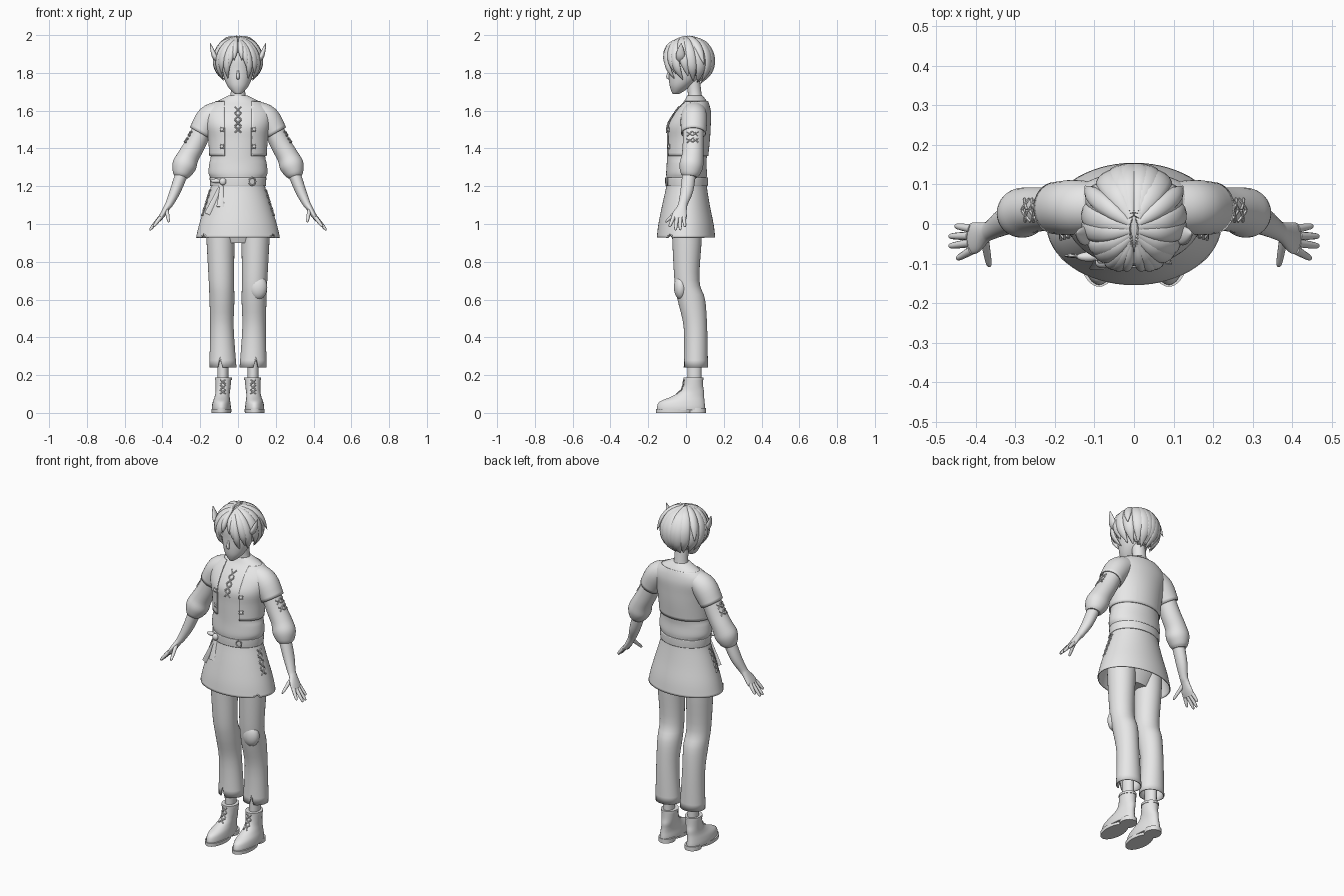
import bpy, bmesh, math
from mathutils import Vector, Matrix
from mathutils.bvhtree import BVHTree

if "Cube" in bpy.data.objects:
    bpy.data.objects.remove(bpy.data.objects["Cube"], do_unlink=True)

X, Y, Z = Vector((1, 0, 0)), Vector((0, 1, 0)), Vector((0, 0, 1))
clay = bpy.data.materials.new("plain grey")
clay.use_nodes = True
clay.diffuse_color = (0.8, 0.8, 0.8, 1)
clay.node_tree.nodes["Principled BSDF"].inputs["Base Color"].default_value = clay.diffuse_color


def smooth_path(stations, steps):
    """Interpolate stations (x, y, z, radius, radius) with a flowing curve."""
    points = [Vector(s) for s in stations]
    last = len(points) - 1
    path = []
    for i in range(last):
        a, b, c, d = (points[min(max(i + k, 0), last)] for k in (-1, 0, 1, 2))
        for k in range(steps):
            t = k / steps
            path.append(0.5 * (2 * b + (c - a) * t + (2 * a - 5 * b + 4 * c - d) * t ** 2
                               + (3 * b - a - 3 * c + d) * t ** 3))
    return path + [points[last]]


def loft(bm, stations, ref=Y, level=False, segs=32, cap=True, steps=4):
    """Skin elliptical rings along a path; level keeps the rings horizontal."""
    path = smooth_path(stations, steps)
    rings = []
    for i, s in enumerate(path):
        before, after = path[max(i - 1, 0)], path[min(i + 1, len(path) - 1)]
        tangent = Z if level else (Vector(after[:3]) - Vector(before[:3])).normalized()
        v = (ref - tangent * ref.dot(tangent)).normalized()
        u = v.cross(tangent) * max(s[3], 0.001)
        v = v * max(s[4], 0.001)
        angles = [math.tau * k / segs for k in range(segs)]
        rings.append([bm.verts.new(Vector(s[:3]) + u * math.cos(a) + v * math.sin(a)) for a in angles])
    for low, high in zip(rings, rings[1:]):
        for k in range(segs):
            n = (k + 1) % segs
            bm.faces.new((low[k], low[n], high[n], high[k]))
    if cap:
        bm.faces.new(rings[0])
        bm.faces.new(rings[-1])
    return rings


def finish(name, bm, mirror=False, thick=0.0):
    """Turn a bmesh into a named object and return it with a surface for snapping."""
    bmesh.ops.recalc_face_normals(bm, faces=bm.faces)
    mesh = bpy.data.meshes.new(name)
    surface = BVHTree.FromBMesh(bm)
    bm.to_mesh(mesh)
    bm.free()
    mesh.materials.append(clay)
    mesh.shade_smooth()
    mesh.set_sharp_from_angle(angle=math.radians(45))
    obj = bpy.data.objects.new(name, mesh)
    bpy.context.collection.objects.link(obj)
    if thick:
        obj.modifiers.new("cloth", "SOLIDIFY").thickness = thick
    if mirror:
        obj.modifiers.new("mirror", "MIRROR").use_mirror_merge = False
    return surface


def part(name, stations, mirror=False, thick=0.0, **options):
    bm = bmesh.new()
    loft(bm, stations, cap=not thick, **options)
    return finish(name, bm, mirror, thick)


def blob(name, center, size, mirror=False):
    bm = bmesh.new()
    place = Matrix.Translation(center) @ Matrix.Diagonal((*size, 1))
    bmesh.ops.create_uvsphere(bm, u_segments=24, v_segments=14, radius=1, matrix=place)
    finish(name, bm, mirror)


def snap(surface, point, out):
    out = Vector(out).normalized()
    hit = surface.ray_cast(Vector(point) + out * 0.5, -out)[0]
    return (hit or Vector(point)) + out * 0.002


def laces(name, surface, spots, out, across, half, mirror=True):
    """Crossed cords lying on a surface."""
    bm = bmesh.new()
    for spot in spots:
        for side in (-1, 1):
            cord = [snap(surface, Vector(spot) + (across * side + Z) * half * t, out) for t in (-1, 0, 1)]
            loft(bm, [(*p, 0.004, 0.004) for p in cord], ref=Vector(out), segs=6, steps=2)
    finish(name, bm, mirror)


# Trousers, with a slit in each front hem
bm = bmesh.new()
rings = loft(bm, [(.09, .005, 1, .08, .08), (.092, .005, .9, .074, .077), (.088, .005, .7, .067, .066),
                  (.085, .028, .6, .066, .073), (.085, .05, .45, .062, .062), (.08, .052, .24, .072, .064)],
             level=True, cap=False)
for v in rings[-1]:
    if abs(v.co.x - .094) < .006 and v.co.y < 0.03:
        v.co.z += .055
finish("trouser_legs", bm, True, .006)
part("trouser_hips", [(0, .005, .9, .1, .055), (0, .005, 1, .15, .085), (0, .005, 1.15, .13, .09)], level=True)
blob("knee_patch", (.105, -.028, .665), (.05, .036, .065))

# Ankles and boots
part("ankles", [(.08, .045, .15, .028, .036), (.08, .045, .3, .03, .038)], True, level=True)
boots = part("boots", [(.088, -.026, .015, .05, .128), (.088, -.026, .035, .05, .127), (.087, -.02, .06, .046, .118),
                       (.084, .008, .085, .04, .088), (.081, .03, .11, .038, .066), (.079, .037, .14, .04, .054),
                       (.078, .04, .185, .043, .05)], True, level=True)
part("boot_soles", [(.088, -.06, 0, .052, .098), (.088, -.06, .02, .053, .099)], True, level=True, steps=1)
part("boot_heels", [(.086, .055, 0, .044, .05), (.086, .055, .025, .044, .05)], True, level=True, steps=1)
part("boot_collars", [(.078, .04, .175, .045, .053), (.078, .04, .188, .045, .053)], True, level=True)
laces("boot_laces", boots, [(.08, 0, z) for z in (.1, .13, .16)], (0, -1, .3), X, .014)

# Shirt body, bloused above the belt
torso = [(0, .005, 1.19, .135, .104), (0, .003, 1.24, .145, .106), (0, .003, 1.27, .156, .108),
         (0, .003, 1.32, .152, .105), (0, .005, 1.36, .144, .106), (0, .01, 1.45, .15, .11),
         (0, .013, 1.52, .163, .111), (0, .03, 1.58, .17, .096), (0, .042, 1.62, .15, .078),
         (0, .05, 1.65, .11, .06), (0, .047, 1.68, .05, .04)]
shirt = part("shirt", torso, level=True, segs=48)
laces("shirt_laces", shirt, [(0, 0, 1.5 + .035 * k) for k in range(4)], (0, -1, 0), X, .016, False)

# Vest, an open shell over the shirt
bm = bmesh.new()
shell = [(x, y, z, rx + .008, ry + .007) for x, y, z, rx, ry in torso if 1.34 < z < 1.66]
loft(bm, shell, level=True, segs=64, cap=False)
edge = .072
for x in (-edge, edge):
    bmesh.ops.bisect_plane(bm, geom=bm.verts[:] + bm.edges[:] + bm.faces[:], plane_co=X * x, plane_no=X)
opening = [f for f in bm.faces if abs(f.calc_center_median().x) < edge and f.calc_center_median().y < .02]
bmesh.ops.delete(bm, geom=opening, context="FACES")
vest = finish("vest", bm, False, .006)
clasps = [(edge + .012, 0, z) for z in (1.41, 1.5)]
laces("vest_clasps", vest, clasps, (0, -1, 0), X, .01)
for k, spot in enumerate(clasps):
    blob(f"vest_buttons_{k}", snap(vest, spot, -Y), (.01, .007, .01), True)

# Sleeves: short vest sleeves over long gathered ones
part("vest_sleeves", [(.09, .045, 1.6, .054, .06), (.15, .042, 1.56, .07, .07), (.2, .04, 1.48, .063, .066)],
     True, .006)
sleeves = part("shirt_sleeves", [(.17, .04, 1.54, .05, .055), (.222, .038, 1.43, .054, .055),
                                 (.262, .035, 1.36, .057, .058), (.284, .028, 1.31, .064, .063),
                                 (.298, .022, 1.268, .05, .052), (.303, .02, 1.25, .037, .038)], True)
laces("sleeve_laces", sleeves, [(.22 + d, .02 + s, 1.46 - 2 * d) for d in (0, .018) for s in (0, .03)],
      (.88, 0, .48), Y, .014)

# Belt, buckle and tied sash
part("belt", [(0, .003, 1.2, .147, .112), (0, .003, 1.222, .149, .113), (0, .003, 1.245, .15, .113)],
     thick=.008, level=True, segs=48)
bm = bmesh.new()
buckle = [(.075 + .018 * math.cos(a), -.1, 1.225 + .02 * math.sin(a), .004, .004)
          for a in (math.tau * k / 12 for k in range(13))]
loft(bm, buckle, segs=6, steps=1)
finish("belt_buckle", bm)
blob("sash_knot", (-.08, -.098, 1.225), (.018, .014, .02))
blob("sash_bow", (-.115, -.083, 1.228), (.03, .012, .012))

# Skirt of the tunic, with torn nicks in the hem
bm = bmesh.new()
rings = loft(bm, [(0, .004, 1.24, .14, .105), (0, .003, 1.2, .143, .107), (0, 0, 1.1, .174, .126),
                  (0, 0, 1, .205, .146), (0, 0, .928, .222, .155)], level=True, segs=64, cap=False)
for v in rings[-1]:
    if abs(abs(v.co.x) - .18) < .007 and v.co.y < 0:
        v.co.z += .025
skirt = finish("tunic_skirt", bm, False, .005)
laces("skirt_laces", skirt, [(.17, -.02, 1.06 + .035 * k) for k in range(4)], (1, -.3, 0), Y, .015)
for name, foot in (("sash_tail_long", (-.155, 0, 1.05)), ("sash_tail_short", (-.09, 0, 1.09))):
    top, low = Vector((-.085, 0, 1.215)), Vector(foot)
    tail = [snap(skirt, top.lerp(low, t), -Y) for t in (0, .35, .7, 1)]
    part(name, [(*p, .009 + .005 * k, .005) for k, p in enumerate(tail)], segs=12)

# Forearms, palms and fingers
part("forearms", [(.293, .018, 1.28, .034, .036), (.33, .005, 1.18, .029, .034), (.362, -.015, 1.11, .021, .025),
                  (.378, -.022, 1.085, .017, .027), (.402, -.035, 1.045, .014, .04),
                  (.418, -.038, 1.02, .01, .036)], True)
bm = bmesh.new()
fingers = [((.41, -.066, 1.035), (.448, -.088, .985)), ((.415, -.048, 1.03), (.468, -.056, .967)),
           ((.417, -.03, 1.03), (.468, -.031, .968)), ((.412, -.012, 1.035), (.452, -.005, .985)),
           ((.378, -.04, 1.075), (.366, -.108, 1.01))]
for root, tip in fingers:
    root, tip = Vector(root), Vector(tip)
    sizes = zip((0, .5, .9, 1), (.011, .0095, .007, .002))
    loft(bm, [(*root.lerp(tip, t), r, r) for t, r in sizes], ref=X, segs=10, steps=3)
finish("fingers", bm, True)

# Neck, head, nose and pointed ears
part("neck", [(0, .05, 1.63, .05, .042), (0, .045, 1.7, .038, .036), (0, .03, 1.8, .04, .04)], level=True)
part("head", [(0, -.055, 1.687, .012, .014), (0, -.046, 1.7, .03, .03), (0, -.03, 1.73, .055, .056),
              (0, -.01, 1.77, .073, .08), (0, .004, 1.82, .084, .094), (0, .014, 1.88, .09, .104),
              (0, .02, 1.94, .08, .09), (0, .02, 1.975, .04, .05)], level=True)
part("nose", [(0, -.088, 1.815, .004, .003), (0, -.096, 1.78, .009, .009), (0, -.086, 1.768, .006, .004)], segs=12)
part("ears", [(.095, -.03, 1.855, .01, .012), (.122, -.03, 1.885, .014, .024),
              (.136, -.028, 1.92, .01, .018), (.147, -.025, 1.957, .002, .002)], True, segs=16)

# Hair cap, open over the face
middle, radii = Vector((0, .012, 1.862)), Vector((.118, .127, .13))
bm = bmesh.new()
bmesh.ops.create_uvsphere(bm, u_segments=32, v_segments=24, radius=1,
                          matrix=Matrix.Translation(middle) @ Matrix.Diagonal((*(radii * .96), 1)))
face = [v for v in bm.verts if v.co.z < 1.905 - max(v.co.y + .04, 0) * 1.5]
bmesh.ops.delete(bm, geom=face, context="VERTS")
finish("hair_cap", bm, False, .006)


# Hair locks sweeping down from the centre parting
def lock(bm, turn, drop, flare, width):
    turn_angle, drop_angle = math.radians(turn), math.radians(drop)
    start = Vector((.08, -.65 + turn / 220, 1)).normalized()
    end = Vector((math.sin(turn_angle) * math.cos(drop_angle), -math.cos(turn_angle) * math.cos(drop_angle),
                  math.sin(drop_angle)))
    stations = []
    for t, size in ((0, .35), (.25, .8), (.5, 1), (.75, .8), (1, .06)):
        way = start.slerp(end, t)
        reach = 1 + (flare - 1) * t ** 3
        p = middle + Vector(w * r for w, r in zip(way, radii)) * reach
        stations.append((*p, width * size, .016 * size))
    loft(bm, stations, ref=start.slerp(end, .5), segs=12, steps=4)


bm = bmesh.new()
for turn, drop, flare, width in ((10, 2, 1, .016), (24, -16, 1.02, .02), (38, -45, 1.02, .02), (54, -30, 1.04, .024),
                                 (72, -48, 1.03, .026), (90, -35, 1.06, .028), (108, -50, 1.05, .03),
                                 (122, -6, 1.25, .024), (128, -55, 1.05, .032), (148, -52, 1.06, .032),
                                 (166, -62, 1.06, .032), (178, -55, 1.03, .03)):
    lock(bm, turn, drop, flare, width)
finish("hair_locks", bm, True)
